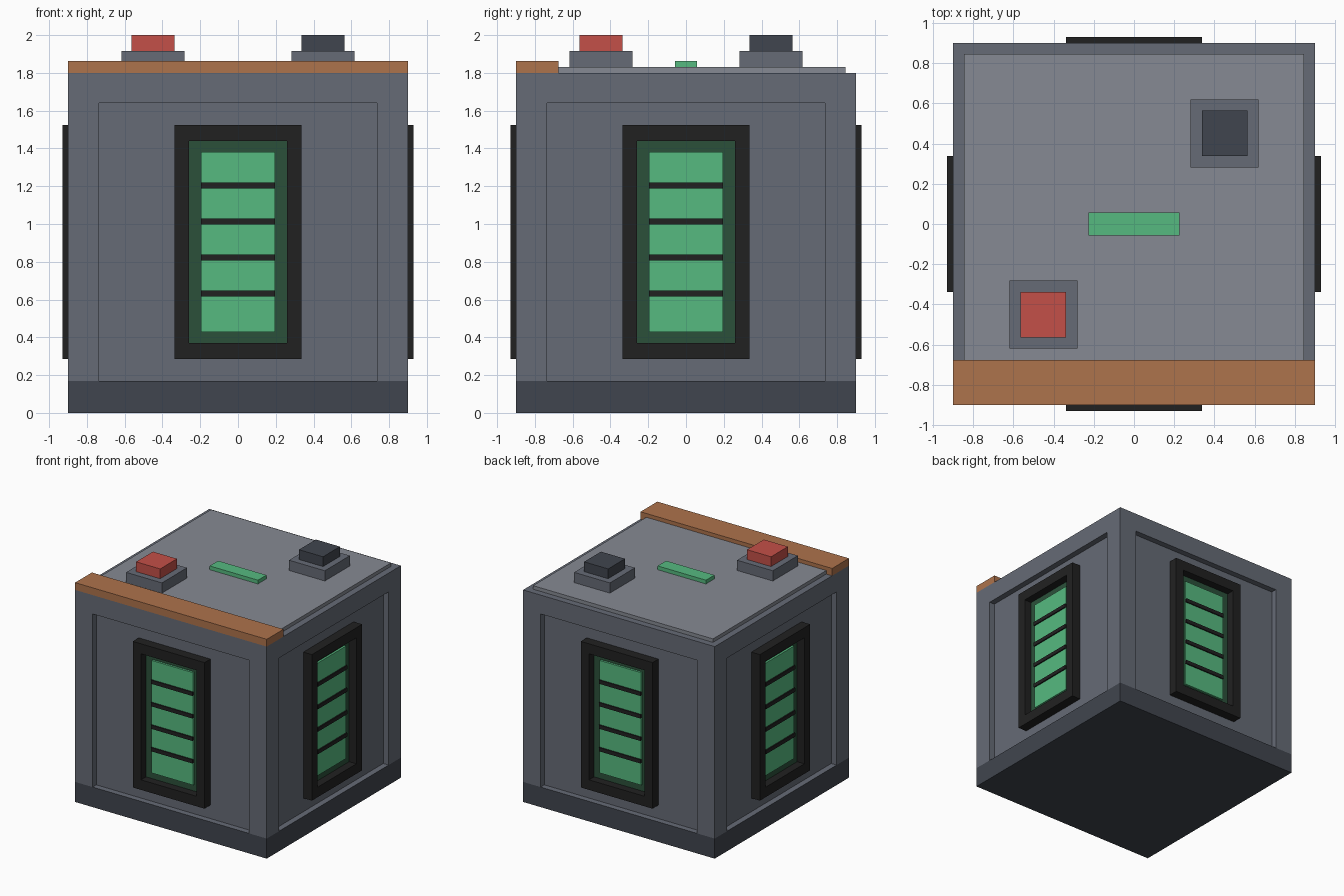
import bpy, bmesh, math
from mathutils import Matrix, Vector

if "Cube" in bpy.data.objects:
    bpy.data.objects.remove(bpy.data.objects["Cube"])


def material(name, r, g, b):
    m = bpy.data.materials.new(name)
    lin = [(c / 255 / 12.92) if c < 10 else ((c / 255 + 0.055) / 1.055) ** 2.4 for c in (r, g, b)]
    m.diffuse_color = (*lin, 1)
    m.use_nodes = True
    m.node_tree.nodes["Principled BSDF"].inputs["Base Color"].default_value = m.diffuse_color
    return m


GREY = material("steel grey", 102, 107, 118)
LIGHT = material("light grey", 134, 138, 147)
DARK = material("dark slate", 64, 69, 78)
BLACK = material("black", 33, 33, 33)
GREEN = material("bright green", 86, 186, 128)
DEEP = material("deep green", 43, 80, 58)
COPPER = material("copper", 174, 115, 76)
RED = material("red", 196, 80, 72)


def finish(name, bm, *mats):
    me = bpy.data.meshes.new(name)
    bm.to_mesh(me)
    bm.free()
    for m in mats:
        me.materials.append(m)
    ob = bpy.data.objects.new(name, me)
    bpy.context.collection.objects.link(ob)
    return ob


def add_box(bm, x, y, z):
    size = [b - a for a, b in (x, y, z)]
    mid = [(a + b) / 2 for a, b in (x, y, z)]
    bmesh.ops.create_cube(bm, size=1, matrix=Matrix.Translation(mid) @ Matrix.Diagonal((*size, 1)))


def box(name, x, y, z, mat):
    bm = bmesh.new()
    add_box(bm, x, y, z)
    return finish(name, bm, mat)


# Body: cube with a recessed panel on each side and a dark plinth band
bm = bmesh.new()
add_box(bm, (-.9, .9), (-.9, .9), (0, 1.8))
cuts = [((s * .735, 0, 0), (1, 0, 0)) for s in (-1, 1)]
cuts += [((0, s * .735, 0), (0, 1, 0)) for s in (-1, 1)]
cuts += [((0, 0, h), (0, 0, 1)) for h in (.17, 1.64)]
for co, no in cuts:
    bmesh.ops.bisect_plane(bm, geom=bm.verts[:] + bm.edges[:] + bm.faces[:], plane_co=co, plane_no=no)
bm.normal_update()
panels = []
for f in bm.faces:
    c = f.calc_center_median()
    if abs(f.normal.z) < .5 and .17 < c.z < 1.64 and min(abs(c.x), abs(c.y)) < .1:
        panels.append(f)
bmesh.ops.inset_individual(bm, faces=panels, thickness=0, depth=-.05)
for f in bm.faces:
    f.material_index = 1 if f.calc_center_median().z < .165 else 0
# Merge the coplanar strips left by the cuts
bmesh.ops.dissolve_limit(bm, angle_limit=.01, verts=bm.verts[:], edges=bm.edges[:], delimit={'MATERIAL'})
finish("body", bm, GREY, DARK)


# Charge window, built on the front and turned to each side
def window_frame():
    bm = bmesh.new()
    rings = []
    for w, z0, z1 in ((.337, .285, 1.525), (.26, .37, 1.44)):
        for y in (-.93, -.85):
            rings.append([bm.verts.new((sx * w, y, z)) for sx, z in ((-1, z0), (1, z0), (1, z1), (-1, z1))])
    of, ob, inf, inb = rings
    for i in range(4):
        j = (i + 1) % 4
        for a, b in ((of, inf), (inf, inb), (inb, ob), (ob, of)):
            bm.faces.new((a[i], a[j], b[j], b[i]))
    bmesh.ops.recalc_face_normals(bm, faces=bm.faces[:])
    return finish("window_frame", bm, BLACK)


def divider_bars():
    bm = bmesh.new()
    for i in range(4):
        z = .631 + i * .191
        add_box(bm, (-.196, .196), (-.89, -.87), (z - .016, z + .016))
    return finish("window_bars", bm, BLACK)


for side in range(4):
    turn = Matrix.Rotation(side * math.pi / 2, 4, 'Z')
    for part in (window_frame(), divider_bars(),
                 box("window_backing", (-.26, .26), (-.862, -.85), (.37, 1.44), DEEP),
                 box("window_cells", (-.195, .195), (-.88, -.86), (.427, 1.382), GREEN)):
        part.data.transform(turn)

# Top plate, copper front strip and indicator light
box("top_plate", (-.845, .845), (-.845, .845), (1.8, 1.83), LIGHT)
box("copper_strip", (-.9, .9), (-.9, -.675), (1.8, 1.862), COPPER)
box("indicator_light", (-.227, .227), (-.057, .057), (1.83, 1.862), GREEN)

# Two terminals on opposite corners
for s, label, mat in ((-1, "positive", RED), (1, "negative", DARK)):
    c = s * .45
    box(label + "_terminal_base", (c - .168, c + .168), (c - .168, c + .168), (1.83, 1.917), GREY)
    box(label + "_terminal_cap", (c - .113, c + .113), (c - .113, c + .113), (1.917, 2), mat)
